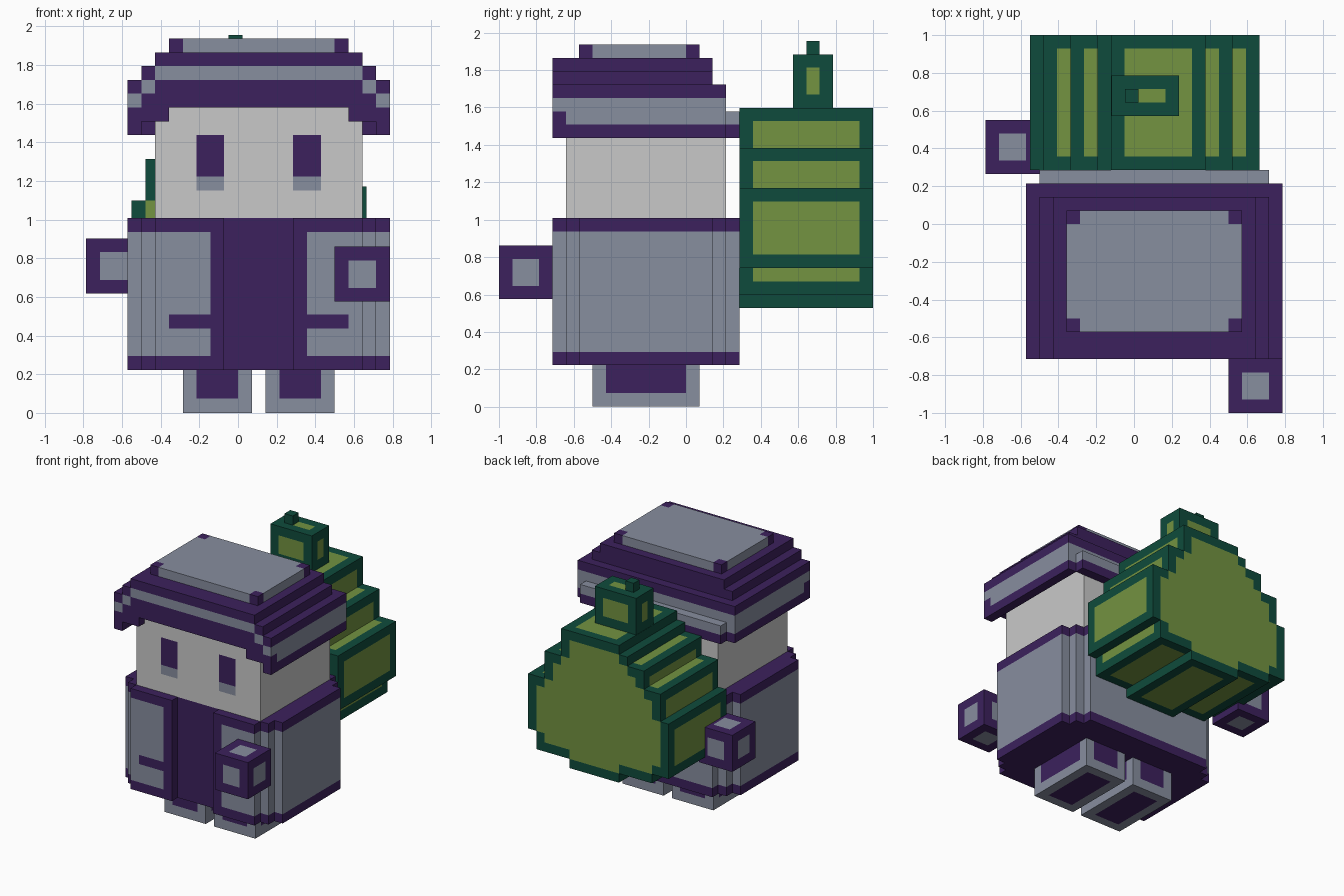
import bpy, bmesh, math
from itertools import product

if "Cube" in bpy.data.objects:
    bpy.data.objects.remove(bpy.data.objects["Cube"])

U = 1 / 14          # edge length of one block
Z0 = 0.008          # small lift of the figure above its feet


def material(name, rgb):
    def lin(c):
        c /= 255
        return c / 12.92 if c <= 0.04045 else ((c + 0.055) / 1.055) ** 2.4
    m = bpy.data.materials.new(name)
    m.diffuse_color = (*[lin(c) for c in rgb], 1)
    m.use_nodes = True
    m.node_tree.nodes["Principled BSDF"].inputs["Base Color"].default_value = m.diffuse_color
    return m


MATS = [material("purple", (60, 33, 93)), material("slate_grey", (135, 142, 159)),
        material("pale_grey", (201, 201, 201)), material("dark_green", (15, 75, 60)),
        material("leaf_green", (115, 147, 65))]
PURPLE, GREY, PALE, DARK, LEAF = range(5)
DIRS = [(1, 0, 0), (-1, 0, 0), (0, 1, 0), (0, -1, 0), (0, 0, 1), (0, 0, -1)]


def box(x0, x1, y0, y1, z0, z1):
    return set(product(range(x0, x1), range(y0, y1), range(z0, z1)))


def build(name, cells, colour, origin=(0, 0, Z0), zsize=U):
    """Skin a set of blocks; colour(x, y, z, open_sides) picks the material."""
    bm = bmesh.new()
    verts = {}

    def vert(p):
        if p not in verts:
            verts[p] = bm.verts.new((origin[0] + p[0] * U, origin[1] + p[1] * U,
                                     origin[2] + p[2] * zsize))
        return verts[p]

    for cell in sorted(cells):
        open_sides = [d for d in DIRS
                      if tuple(c + e for c, e in zip(cell, d)) not in cells]
        for d in open_sides:
            a = next(i for i in range(3) if d[i])
            b, c = (a + 1) % 3, (a + 2) % 3
            loop = []
            for i, j in ((0, 0), (1, 0), (1, 1), (0, 1)):
                p = list(cell)
                p[a] += d[a] > 0
                p[b] += i
                p[c] += j
                loop.append(vert(tuple(p)))
            if d[a] < 0:
                loop.reverse()
            bm.faces.new(loop).material_index = colour(*cell, open_sides)
    # merge flat areas of one colour
    bmesh.ops.dissolve_limit(bm, angle_limit=math.radians(1), verts=bm.verts[:],
                             edges=bm.edges[:], delimit={'MATERIAL'})
    me = bpy.data.meshes.new(name)
    bm.to_mesh(me)
    bm.free()
    for m in MATS:
        me.materials.append(m)
    ob = bpy.data.objects.new(name, me)
    bpy.context.collection.objects.link(ob)
    return ob


def trimmed(edge, fill):
    """Edge blocks in one colour, panel blocks in another."""
    return lambda x, y, z, sides: edge if len(sides) > 1 else fill


# Coat: stepped corners, open front, pockets and hems
coat = (box(-6, 9, -10, 4, 3, 14) | box(-7, 10, -9, 3, 3, 14)
        | box(-8, 11, -8, 2, 3, 14)) - box(-1, 4, -10, -9, 3, 14)


def coat_colour(x, y, z, sides):
    hem = z in (3, 13)
    opening = y < -8 and -2 <= x < 5
    pocket = y == -10 and z == 6 and -5 <= x < 8
    return PURPLE if hem or opening or pocket else GREY


build("coat", coat, coat_colour)


# Head with two eyes
def head_colour(x, y, z, sides):
    if y == -9 and x in (-3, -2, 4, 5) and (0, -1, 0) in sides and len(sides) == 1:
        if 17 <= z < 20:
            return PURPLE
        if z == 16:
            return GREY
    return PALE


build("head", box(-6, 9, -9, 3, 14, 22), head_colour)

# Hat: rounded crown, brim hanging over the sides and back
hat = (box(-5, 8, -8, 1, 26, 27) | box(-6, 9, -10, 2, 25, 26)
       | box(-7, 10, -10, 2, 24, 25) | box(-8, 11, -10, 3, 20, 24)
       | box(-7, 10, 3, 4, 20, 22))
hat -= box(-5, 8, -10, -9, 20, 22)      # arch over the face
hat -= box(-6, 9, -9, 3, 20, 22)        # room for the head
hat -= box(-7, 10, -10, 3, 20, 21)


def hat_colour(x, y, z, sides):
    if z == 26:
        return PURPLE if x in (-5, 7) and y in (-8, 0) else GREY
    if y == -10:
        stripe = ((z == 24 and -6 <= x < 9) or (z == 23 and x in (-7, 9))
                  or (z == 22 and x in (-8, 10)))
    else:
        stripe = z in (21, 22) and (x in (-8, 10) or y >= 2)
    return GREY if stripe else PURPLE


build("hat", hat, hat_colour)


# Legs: grey frames around purple panels
def leg_colour(x, y, z, sides):
    return GREY if len([s for s in sides if s != (0, 0, 1)]) > 1 else PURPLE


for side, x in (("left", -4), ("right", 2)):
    build(side + "_leg", box(x, x + 5, -7, 1, 0, 3), leg_colour, (0, 0, 0), 0.222 / 3)

# Hands: one reaching forward, one holding the sack
for side, pos in (("right", (0.5, -1.0, 0.575)), ("left", (-0.786, 0.266, 0.617))):
    build(side + "_hand", box(0, 4, 0, 4, 0, 4), trimmed(PURPLE, GREY), pos)

# Sack: stepped round outline, one (bottom, top) pair per column
outline = ([(2, 8), (2, 11)] + [(1, 11)] + [(1, 13)] * 2 + [(1, 14)] + [(0, 15)] * 6
           + [(1, 15)] + [(1, 12)] * 2 + [(1, 9)] + [(3, 9)])
sack = set()
for x, (lo, hi) in enumerate(outline):
    sack |= box(x, x + 1, 0, 10, lo, hi)
build("sack", sack, trimmed(DARK, LEAF), (-0.55, 0.286, 0.527))

# Tied end on top of the sack
build("sack_knot", box(0, 5, 0, 3, 0, 4) | {(1, 1, 4)}, trimmed(DARK, LEAF),
      (-0.12, 0.572, 0.527 + 15 * U))
